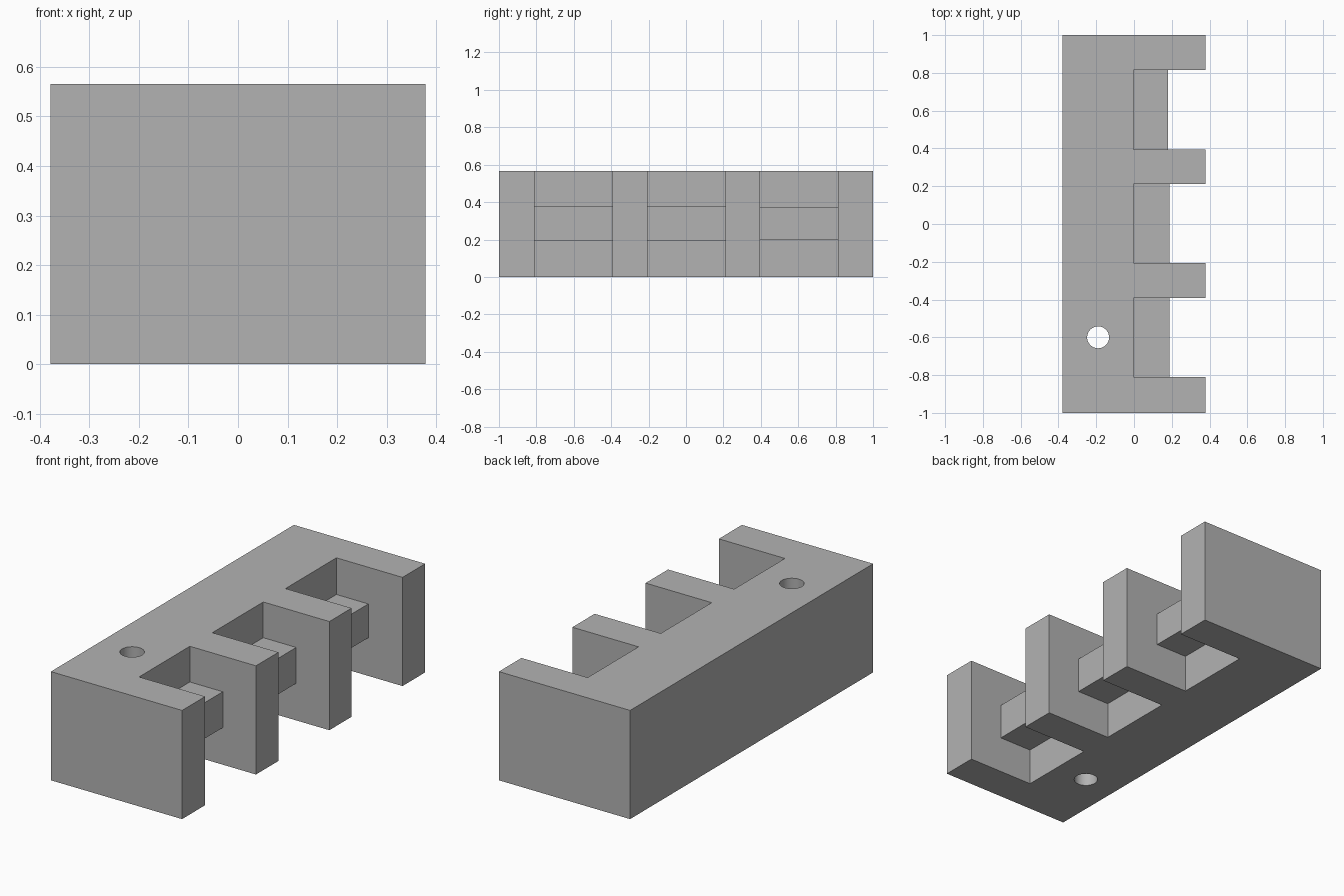
import bpy, bmesh

cube = bpy.data.objects.get("Cube")
if cube:
    bpy.data.objects.remove(cube, do_unlink=True)

HEIGHT = 0.566
BACK, ROOT, TIP = -0.378, -0.003, 0.378

grey = bpy.data.materials.new("plain grey")
grey.use_nodes = True
colour = (0.45, 0.45, 0.45, 1)
grey.diffuse_color = colour
grey.node_tree.nodes["Principled BSDF"].inputs["Base Color"].default_value = colour


def extrude_profile(name, points, z0, z1):
    """Solid made by raising an outline from z0 to z1."""
    bm = bmesh.new()
    face = bm.faces.new([bm.verts.new((x, y, z0)) for x, y in points])
    top = bmesh.ops.extrude_face_region(bm, geom=[face])
    verts = [v for v in top["geom"] if isinstance(v, bmesh.types.BMVert)]
    bmesh.ops.translate(bm, verts=verts, vec=(0, 0, z1 - z0))
    bmesh.ops.recalc_face_normals(bm, faces=bm.faces)
    mesh = bpy.data.meshes.new(name)
    bm.to_mesh(mesh)
    bm.free()
    mesh.materials.append(grey)
    obj = bpy.data.objects.new(name, mesh)
    bpy.context.collection.objects.link(obj)
    return obj


# Each notch: start y, end y, bar tip x, bar bottom z, bar top z
notches = [
    (-0.81, -0.392, 0.187, 0.193, 0.38),
    (-0.207, 0.212, 0.187, 0.193, 0.38),
    (0.395, 0.814, 0.181, 0.199, 0.375),
]

# Comb-shaped block
outline = [(BACK, -1), (TIP, -1)]
for y0, y1, *_ in notches:
    outline += [(TIP, y0), (ROOT, y0), (ROOT, y1), (TIP, y1)]
outline += [(TIP, 1), (BACK, 1)]
block = extrude_profile("notched_block", outline, 0, HEIGHT)

# Round hole through the block
bpy.ops.mesh.primitive_cylinder_add(vertices=48, radius=0.058, depth=1,
                                    location=(-0.19, -0.6, HEIGHT / 2))
cutter = bpy.context.object
cutter.name = "hole_cutter"
cutter.hide_render = True
cutter.data.materials.append(grey)
drill = block.modifiers.new("hole", "BOOLEAN")
drill.operation = "DIFFERENCE"
drill.solver = "EXACT"
drill.object = cutter

bpy.ops.object.select_all(action="DESELECT")
block.select_set(True)
bpy.context.view_layer.objects.active = block
bpy.ops.object.modifier_apply(modifier=drill.name)
bpy.data.objects.remove(cutter, do_unlink=True)
bpy.ops.object.shade_smooth_by_angle()

# Short bars at mid height in the notches
for i, (y0, y1, tip, z0, z1) in enumerate(notches):
    corners = [(ROOT, y0), (tip, y0), (tip, y1), (ROOT, y1)]
    extrude_profile(f"notch_bar_{i + 1}", corners, z0, z1)
